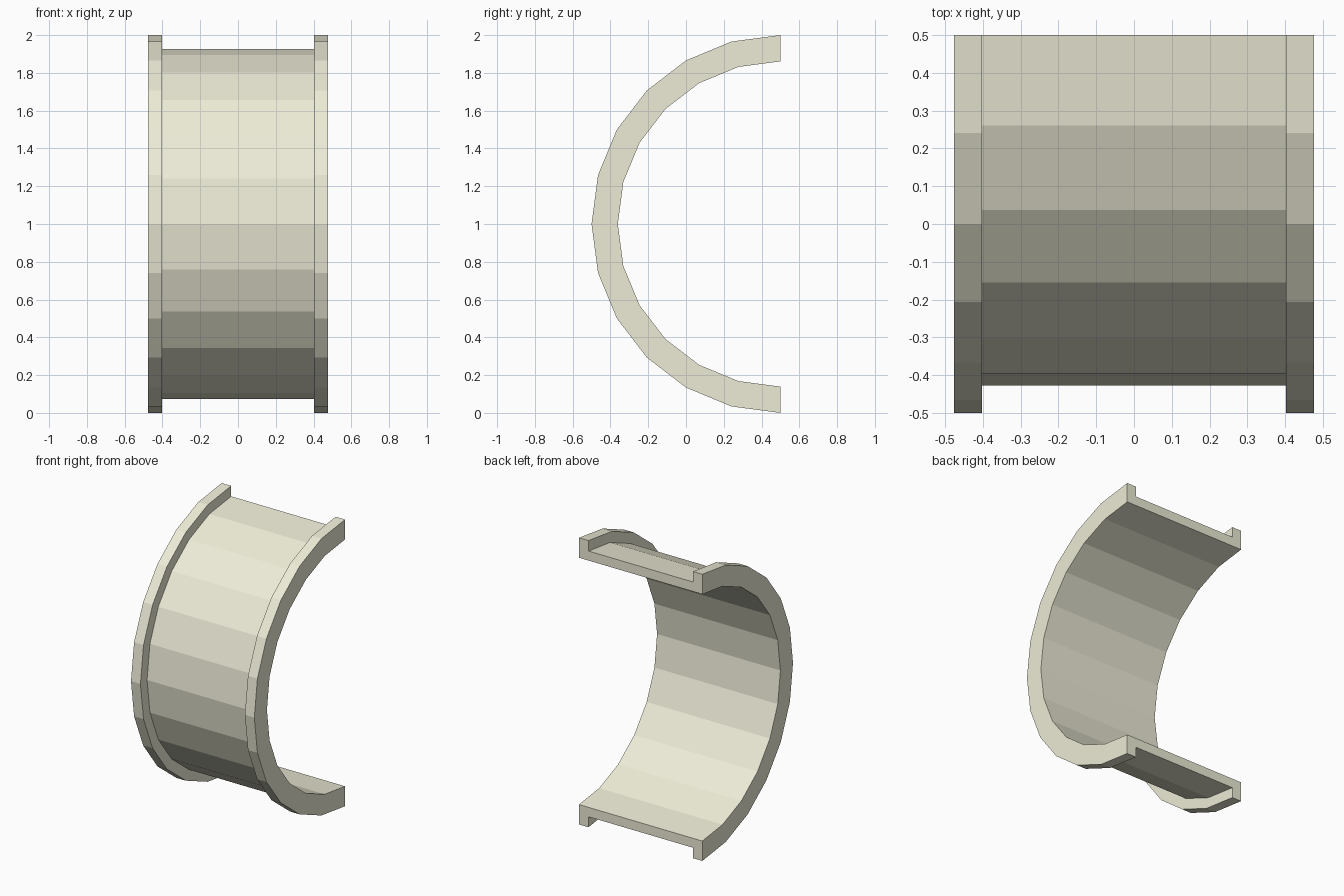
import bpy, bmesh, math
from mathutils import Matrix

if "Cube" in bpy.data.objects:
    bpy.data.objects.remove(bpy.data.objects["Cube"])

SEGMENTS = 12
R_IN, R_BAND, R_RIM = 0.861, 0.927, 1.0
X_RIM, X_BAND = 0.476, 0.403

# Channel cross-section (x, radius): thin band with a raised rim on each edge
half = [(X_RIM, R_IN), (X_RIM, R_RIM), (X_BAND, R_RIM), (X_BAND, R_BAND)]
profile = half + [(-x, r) for x, r in reversed(half)]

# Half-ring liner: sweep the section 180 degrees about the x axis
bm = bmesh.new()
rings = []
for i in range(SEGMENTS + 1):
    a = math.pi * i / SEGMENTS
    rings.append([bm.verts.new((x, 0.5 - r * math.sin(a), 1 + r * math.cos(a)))
                  for x, r in profile])
n = len(profile)
for a, b in zip(rings, rings[1:]):
    for j in range(n):
        k = (j + 1) % n
        bm.faces.new((a[j], a[k], b[k], b[j]))

# Flat end faces
bm.faces.new(rings[0])
bm.faces.new(rings[-1][::-1])
bmesh.ops.recalc_face_normals(bm, faces=bm.faces[:])

mesh = bpy.data.meshes.new("half_ring_liner")
bm.to_mesh(mesh)
bm.free()
liner = bpy.data.objects.new("half_ring_liner", mesh)
bpy.context.collection.objects.link(liner)

# Pale ivory finish
ivory = bpy.data.materials.new("ivory")
ivory.diffuse_color = (0.85, 0.84, 0.68, 1)
ivory.use_nodes = True
ivory.node_tree.nodes["Principled BSDF"].inputs["Base Color"].default_value = ivory.diffuse_color
mesh.materials.append(ivory)
